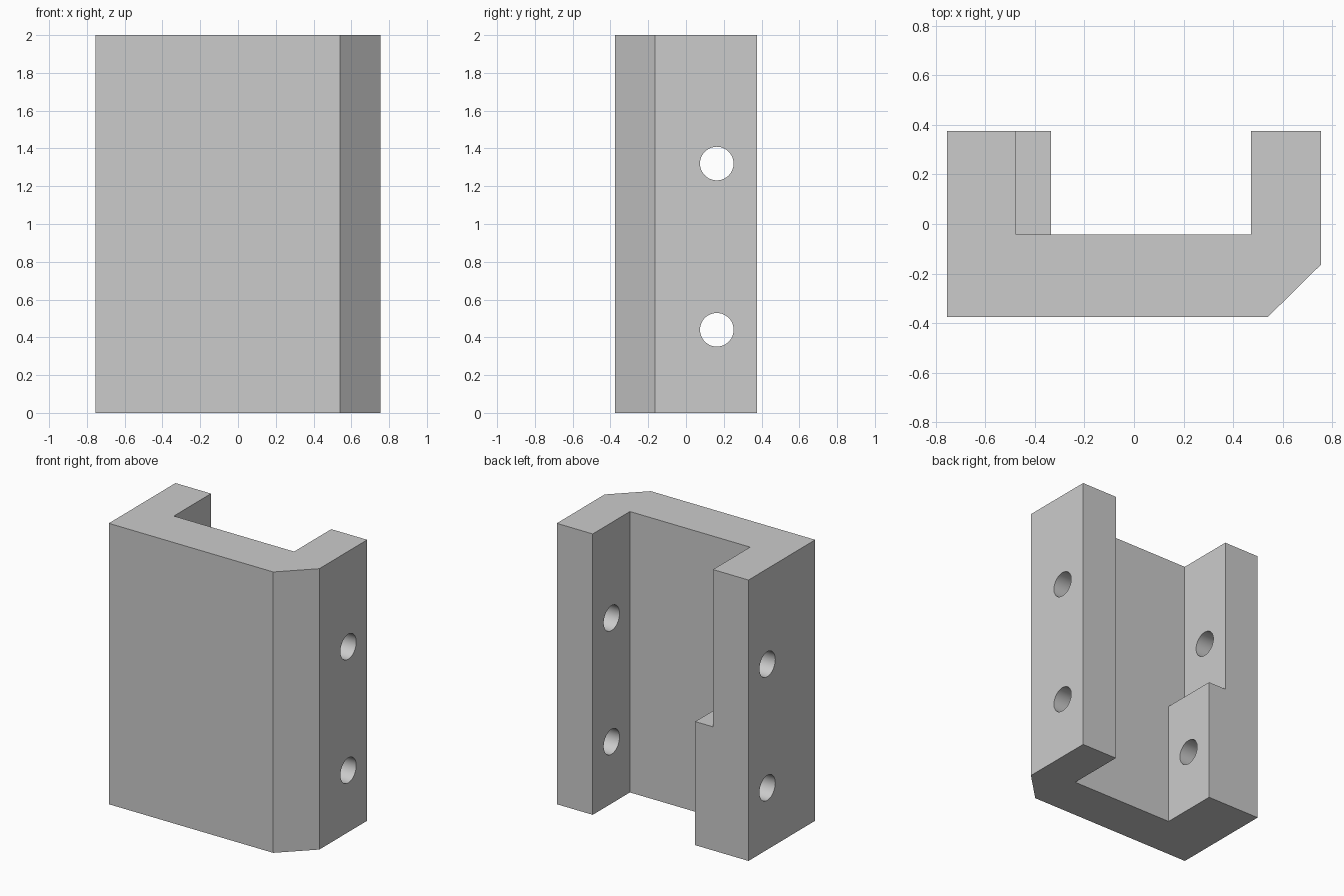
import bpy
import bmesh
import math

cube = bpy.data.objects.get("Cube")
if cube:
    bpy.data.objects.remove(cube, do_unlink=True)

HEIGHT = 2.0
STEP_Z = 0.88
BACK, FRONT, FLOOR = 0.375, -0.375, -0.043
SIDE = 0.755

grey = bpy.data.materials.new("plain grey")
grey.use_nodes = True
colour = (0.6, 0.6, 0.6, 1.0)
grey.diffuse_color = colour
grey.node_tree.nodes["Principled BSDF"].inputs["Base Color"].default_value = colour


def extrude_profile(name, points, z0, z1):
    """Solid prism from a counter-clockwise plan outline."""
    bm = bmesh.new()
    base = bm.faces.new([bm.verts.new((x, y, z0)) for x, y in points])
    top = bmesh.ops.extrude_face_region(bm, geom=[base])["geom"]
    moved = [v for v in top if isinstance(v, bmesh.types.BMVert)]
    bmesh.ops.translate(bm, verts=moved, vec=(0, 0, z1 - z0))
    bmesh.ops.recalc_face_normals(bm, faces=bm.faces)
    mesh = bpy.data.meshes.new(name)
    bm.to_mesh(mesh)
    bm.free()
    mesh.materials.append(grey)
    obj = bpy.data.objects.new(name, mesh)
    bpy.context.collection.objects.link(obj)
    return obj


def cut(target, cutter):
    """Subtract the cutter and remove it."""
    cutter.hide_render = True
    mod = target.modifiers.new("cut", 'BOOLEAN')
    mod.operation = 'DIFFERENCE'
    mod.solver = 'EXACT'
    mod.object = cutter
    bpy.ops.object.select_all(action='DESELECT')
    target.select_set(True)
    bpy.context.view_layer.objects.active = target
    bpy.ops.object.modifier_apply(modifier=mod.name)
    bpy.data.objects.remove(cutter, do_unlink=True)


# Channel body with one chamfered front corner
body = extrude_profile("channel_bracket", [
    (-SIDE, FRONT), (0.54, FRONT), (SIDE, -0.163), (SIDE, BACK),
    (0.472, BACK), (0.472, FLOOR), (-0.335, FLOOR), (-0.335, BACK),
    (-SIDE, BACK)], 0, HEIGHT)

# Upper part of the thick arm is stepped back, leaving a ledge below.
# The true order: wide arm below, narrow arm above.
body.data.clear_geometry()
bpy.data.objects.remove(body, do_unlink=True)
body = extrude_profile("channel_bracket", [
    (-SIDE, FRONT), (0.54, FRONT), (SIDE, -0.163), (SIDE, BACK),
    (0.472, BACK), (0.472, FLOOR), (-0.335, FLOOR), (-0.335, BACK),
    (-SIDE, BACK)], 0, HEIGHT)
notch = extrude_profile("notch_cutter", [
    (-0.475, FLOOR), (-0.2, FLOOR), (-0.2, BACK + 0.1),
    (-0.475, BACK + 0.1)], STEP_Z, HEIGHT + 0.1)
cut(body, notch)

# Two cross holes through both arms
for z in (0.44, 1.32):
    bpy.ops.mesh.primitive_cylinder_add(
        vertices=48, radius=0.089, depth=2,
        location=(0, 0.163, z), rotation=(0, math.pi / 2, 0))
    drill = bpy.context.object
    drill.data.materials.append(grey)
    cut(body, drill)

body.select_set(True)
bpy.context.view_layer.objects.active = body
bpy.ops.object.shade_smooth_by_angle(angle=math.radians(30))
